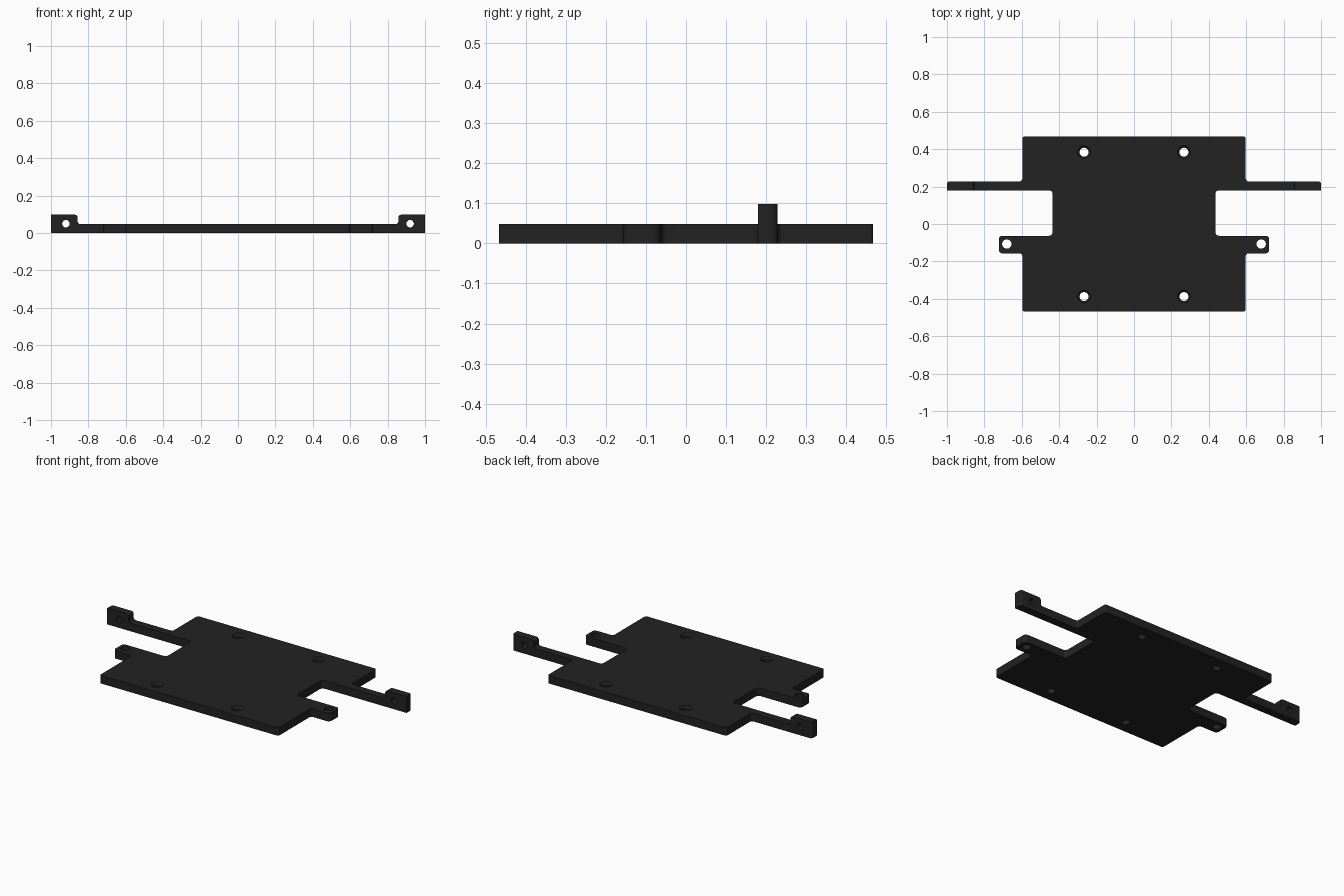
import bpy, bmesh, math
from mathutils import Vector

if "Cube" in bpy.data.objects:
    bpy.data.objects.remove(bpy.data.objects["Cube"])

black = bpy.data.materials.new("matte black")
black.diffuse_color = (0.016, 0.016, 0.016, 1)
black.use_nodes = True
black.node_tree.nodes["Principled BSDF"].inputs["Base Color"].default_value = black.diffuse_color


def rounded(points, steps=6):
    """Round each corner (a, b, radius) of a closed outline."""
    out, n = [], len(points)
    for i, (a, b, r) in enumerate(points):
        p = Vector((a, b))
        if r == 0:
            out.append(p)
            continue
        u = (Vector(points[i - 1][:2]) - p).normalized()
        v = (Vector(points[(i + 1) % n][:2]) - p).normalized()
        c = p + (u + v) * r          # all corners are right angles
        for k in range(steps + 1):
            t = k / steps * math.pi / 2
            out.append(c - v * r * math.cos(t) - u * r * math.sin(t))
    return out


def prism(name, outline, place, shift):
    """Extrude an outline, placed in space by a function, along shift."""
    bm = bmesh.new()
    face = bm.faces.new([bm.verts.new(place(p)) for p in outline])
    ext = bmesh.ops.extrude_face_region(bm, geom=[face])
    verts = [g for g in ext["geom"] if isinstance(g, bmesh.types.BMVert)]
    bmesh.ops.translate(bm, verts=verts, vec=shift)
    bmesh.ops.recalc_face_normals(bm, faces=bm.faces)
    me = bpy.data.meshes.new(name)
    bm.to_mesh(me)
    bm.free()
    me.materials.append(black)
    ob = bpy.data.objects.new(name, me)
    bpy.context.collection.objects.link(ob)
    return ob


def boolean(target, tool, operation):
    mod = target.modifiers.new(operation, 'BOOLEAN')
    mod.operation, mod.object, mod.solver = operation, tool, 'EXACT'
    bpy.context.view_layer.objects.active = target
    bpy.ops.object.modifier_apply(modifier=mod.name)
    bpy.data.objects.remove(tool)


def hole(target, loc, r1, r2, depth, rot=(0, 0, 0)):
    bpy.ops.mesh.primitive_cone_add(vertices=32, radius1=r1, radius2=r2,
                                    depth=depth, location=loc, rotation=rot)
    boolean(target, bpy.context.object, 'DIFFERENCE')


# Plan outline of the right half: body, ear, notch and long arm
half = [(0.597, -0.467, 0.01), (0.597, -0.157, 0.015), (0.723, -0.157, 0.02),
        (0.723, -0.063, 0.02), (0.435, -0.063, 0.02), (0.435, 0.18, 0.02),
        (1.0, 0.18, 0), (1.0, 0.228, 0.015), (0.597, 0.228, 0.015),
        (0.597, 0.467, 0.01)]
plan = rounded(half + [(-x, y, r) for x, y, r in reversed(half)])
plate = prism("mounting_plate", plan,
              lambda p: (p.x, p.y, -0.1), (0, 0, 0.3))

# Front profile: thin plate with raised lugs at both arm ends
side = [(1.1, 0, 0), (1.1, 0.098, 0), (0.857, 0.098, 0.015),
        (0.857, 0.049, 0.012)]
front = rounded(side + [(-x, z, r) for x, z, r in reversed(side)])
boolean(plate, prism("front_profile", front,
                     lambda p: (p.x, -0.7, p.y), (0, 1.4, 0)), 'INTERSECT')

for s in (-1, 1):
    # Body screw holes with a slight countersink
    for y in (0.384, -0.388):
        hole(plate, (s * 0.267, y, 0.025), 0.024, 0.024, 0.2)
        hole(plate, (s * 0.267, y, 0.045), 0.024, 0.039, 0.02)
    # Ear hole and cross hole through the lug
    hole(plate, (s * 0.68, -0.107, 0.025), 0.025, 0.025, 0.2)
    hole(plate, (s * 0.92, 0.2, 0.05), 0.02, 0.02, 0.2, (math.pi / 2, 0, 0))

# Smooth shading on fillets and hole walls
bpy.ops.object.select_all(action='DESELECT')
plate.select_set(True)
bpy.context.view_layer.objects.active = plate
bpy.ops.object.shade_smooth_by_angle(angle=math.radians(30))
